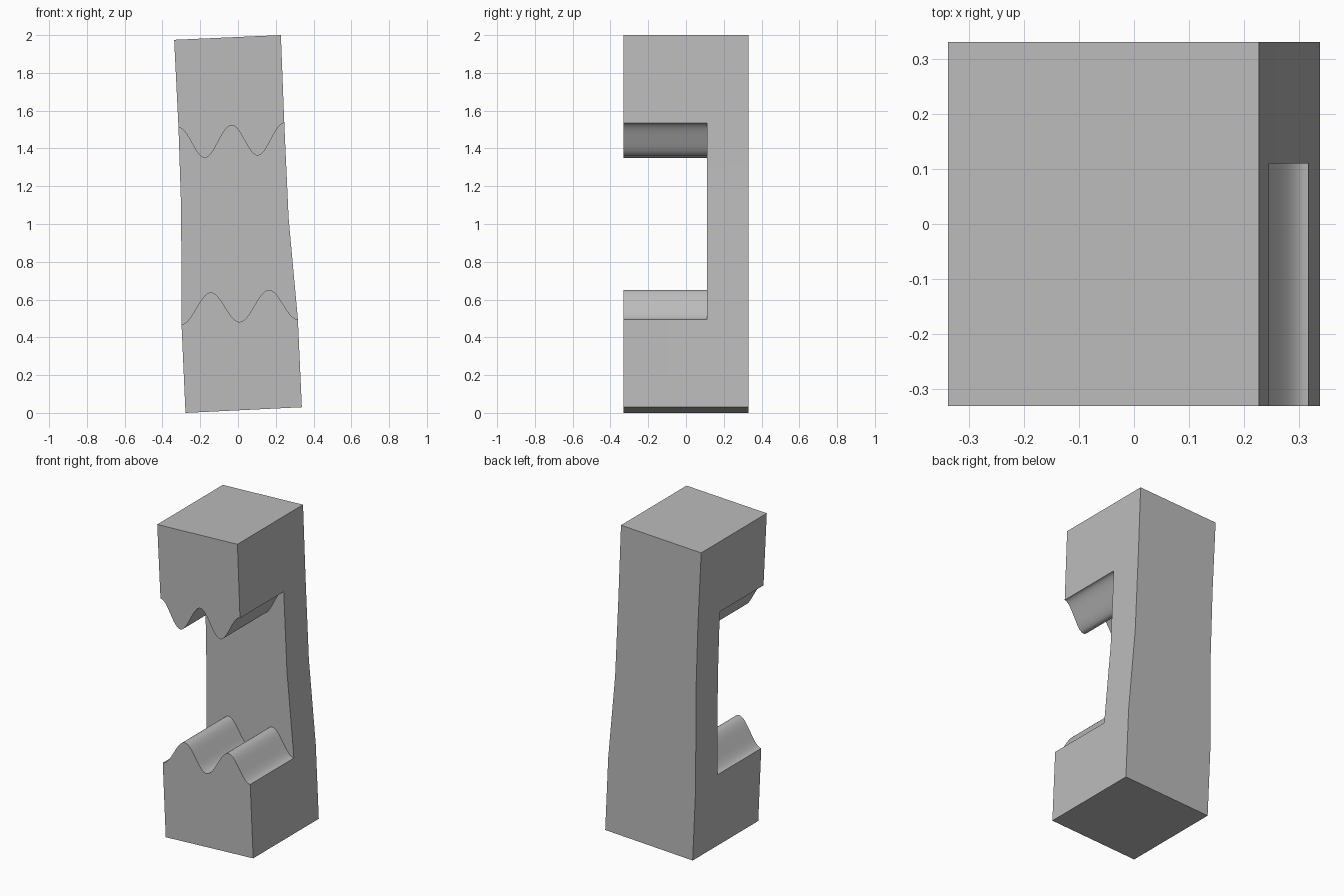
import bpy
import bmesh
import math
from mathutils import Vector

cube = bpy.data.objects.get("Cube")
if cube:
    bpy.data.objects.remove(cube)

BACK, SPINE_FRONT, FRONT = 0.33, 0.11, -0.33
STEPS = 64


def wave(start, end, height):
    """Two cosine ripples along the line from start to end."""
    points = []
    for i in range(STEPS + 1):
        t = i / STEPS
        p = Vector(start).lerp(Vector(end), t)
        p.y += height / 2 * (1 - math.cos(4 * math.pi * t))
        points.append(p)
    return points


bm = bmesh.new()


def add(points):
    return [bm.verts.new((p[0], BACK, p[1])) for p in points]


# Front outline: jaw edges, side bends and the two rippled lines
top = add([(0.227, 2.0), (-0.338, 1.975)])
upper_wave = add(wave((-0.315, 1.51), (0.245, 1.535), -0.166))
bends = add([(0.268, 1.03), (-0.301, 1.08)])
lower_wave = add(wave((-0.299, 0.468), (0.317, 0.495), 0.163))
bottom = add([(0.338, 0.03), (-0.278, 0.0)])

upper = bm.faces.new(top + upper_wave)
middle = bm.faces.new(upper_wave[::-1] + bends[1:] + lower_wave + bends[:1])
lower = bm.faces.new(lower_wave[::-1] + bottom[::-1])


def extrude(faces, y, keep):
    """Pull faces to depth y and return the moved faces."""
    result = bmesh.ops.extrude_face_region(bm, geom=faces, use_keep_orig=keep)["geom"]
    for item in result:
        if isinstance(item, bmesh.types.BMVert):
            item.co.y = y
    return [f for f in result if isinstance(f, bmesh.types.BMFace)]


# Full-height spine, then the two jaws standing out in front of it
fronts = extrude([upper, middle, lower], SPINE_FRONT, True)
fronts.sort(key=lambda f: f.calc_center_median().z)
old_jaws = [fronts[0], fronts[2]]
extrude(old_jaws, FRONT, False)
bmesh.ops.delete(bm, geom=[f for f in old_jaws if f.is_valid], context="FACES")

# Merge coplanar panels into clean flat sides
bmesh.ops.recalc_face_normals(bm, faces=bm.faces)
bmesh.ops.dissolve_limit(bm, angle_limit=math.radians(0.1),
                         verts=bm.verts, edges=bm.edges)
bmesh.ops.recalc_face_normals(bm, faces=bm.faces)

mesh = bpy.data.meshes.new("rippled_clamp")
bm.to_mesh(mesh)
bm.free()
clamp = bpy.data.objects.new("rippled_clamp", mesh)
bpy.context.collection.objects.link(clamp)

# Plain grey
grey = bpy.data.materials.new("grey")
grey.use_nodes = True
colour = (0.5, 0.5, 0.5, 1)
grey.diffuse_color = colour
grey.node_tree.nodes["Principled BSDF"].inputs["Base Color"].default_value = colour
mesh.materials.append(grey)

# Smooth ripples with crisp corners
bpy.context.view_layer.objects.active = clamp
clamp.select_set(True)
bpy.ops.object.shade_smooth_by_angle(angle=math.radians(30))
